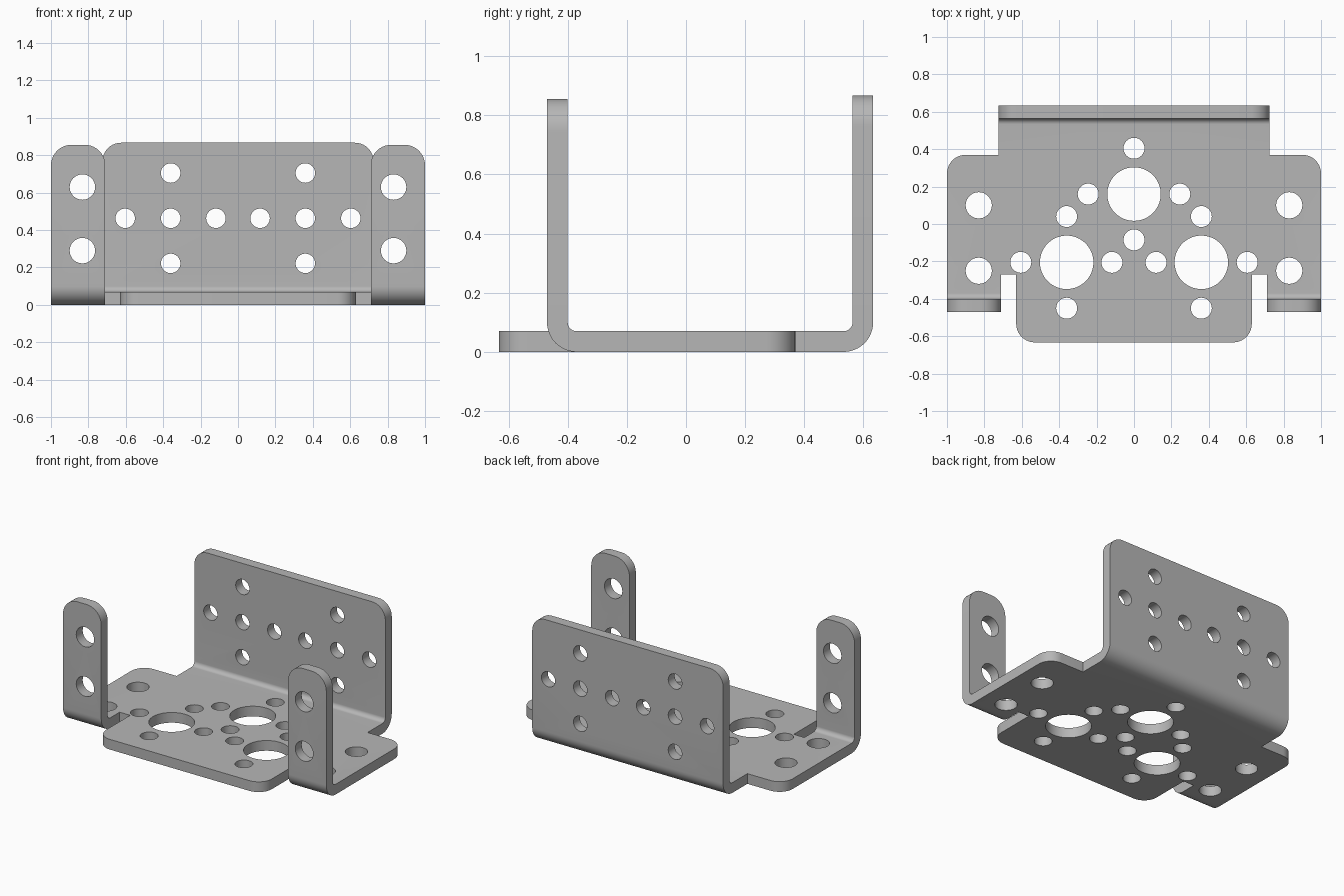
import bpy
import bmesh
from math import sin, cos, pi
from mathutils import Matrix, Vector

cube = bpy.data.objects.get("Cube")
if cube:
    bpy.data.objects.remove(cube, do_unlink=True)

T = 0.07            # sheet thickness
R_IN = 0.03         # inner bend radius
R_OUT = R_IN + T    # outer bend radius
BACK, FRONT = 0.533, -0.37   # bend centres in y
WALL_X = 0.725      # half width of the back wall
TAB_X = 0.71        # inner edge of the front tabs
LIP_X = 0.63        # half width of the front lip

steel = bpy.data.materials.new("steel_grey")
steel.use_nodes = True
grey = (0.47, 0.47, 0.47, 1)
steel.diffuse_color = grey
steel.node_tree.nodes["Principled BSDF"].inputs["Base Color"].default_value = grey

bm = bmesh.new()


def rounded(corners, steps=10):
    """Outline from (x, y, radius) right-angle corners."""
    pts = []
    for i, (x, y, r) in enumerate(corners):
        p = Vector((x, y))
        if r == 0:
            pts.append(p)
            continue
        d1 = (Vector(corners[i - 1][:2]) - p).normalized()
        d2 = (Vector(corners[(i + 1) % len(corners)][:2]) - p).normalized()
        c = p + r * (d1 + d2)
        for k in range(steps + 1):
            a = pi / 2 * k / steps
            pts.append(c - r * (d2 * cos(a) + d1 * sin(a)))
    return pts


def circle(x, y, r, n=40):
    return [Vector((x + r * cos(2 * pi * k / n), y + r * sin(2 * pi * k / n)))
            for k in range(n)]


def both_sides(points):
    """Mirror (x, y) points in x, keeping those on the centre line single."""
    return list(points) + [(-x, y) for x, y in points if x != 0]


def add_plate(outline, holes, thickness, matrix):
    """Fill an outline with holes, thicken it and add it to the bracket."""
    curve = bpy.data.curves.new("plate_outline", 'CURVE')
    curve.dimensions = '2D'
    curve.fill_mode = 'BOTH'
    curve.extrude = thickness / 2
    for loop in [outline] + holes:
        spline = curve.splines.new('POLY')
        spline.points.add(len(loop) - 1)
        for point, co in zip(spline.points, loop):
            point.co = (co[0], co[1], 0, 1)
        spline.use_cyclic_u = True
    obj = bpy.data.objects.new("plate_outline", curve)
    bpy.context.scene.collection.objects.link(obj)
    dg = bpy.context.evaluated_depsgraph_get()
    mesh = bpy.data.meshes.new_from_object(obj.evaluated_get(dg))
    mesh.transform(matrix)
    bm.from_mesh(mesh)
    bpy.data.objects.remove(obj, do_unlink=True)
    bpy.data.curves.remove(curve)
    bpy.data.meshes.remove(mesh)


def add_upright(outline, holes, y):
    add_plate(outline, holes, T,
              Matrix.Translation((0, y, 0)) @ Matrix.Rotation(pi / 2, 4, 'X'))


def add_bend(y, side, x0, x1, steps=12):
    """Quarter-ring bend running along x from x0 to x1."""
    arc = [(side * sin(pi / 2 * k / steps), -cos(pi / 2 * k / steps))
           for k in range(steps + 1)]
    ring = [(y + R_OUT * u, R_OUT + R_OUT * v) for u, v in arc]
    ring += [(y + R_IN * u, R_OUT + R_IN * v) for u, v in reversed(arc)]
    axes = Matrix(((0, 0, 1, 0), (1, 0, 0, 0), (0, 1, 0, 0), (0, 0, 0, 1)))
    add_plate(ring, [], x1 - x0, Matrix.Translation(((x0 + x1) / 2, 0, 0)) @ axes)


# Base plate with side ears and front lip
half = [(WALL_X, BACK, 0), (WALL_X, 0.37, 0), (1, 0.37, 0.1), (1, FRONT, 0),
        (TAB_X, FRONT, 0), (TAB_X, -0.27, 0), (LIP_X, -0.27, 0), (LIP_X, -0.633, 0.1)]
base = rounded(half + [(-x, y, r) for x, y, r in reversed(half)])
large = both_sides([(0, 0.16), (0.36, -0.205)])
small = both_sides([(0, 0.405), (0, -0.085), (0.245, 0.16), (0.36, 0.04),
                    (0.605, -0.205), (0.118, -0.205), (0.36, -0.45)])
ears = both_sides([(0.83, 0.1), (0.83, -0.25)])
base_holes = [circle(x, y, 0.143, 64) for x, y in large]
base_holes += [circle(x, y, 0.056) for x, y in small]
base_holes += [circle(x, y, 0.07) for x, y in ears]
add_plate(base, base_holes, T, Matrix.Translation((0, 0, T / 2)))

# Back wall and its bend
wall = rounded([(-WALL_X, R_OUT, 0), (WALL_X, R_OUT, 0),
                (WALL_X, 0.867, 0.1), (-WALL_X, 0.867, 0.1)])
wall_holes = both_sides([(0.36, 0.705), (0.36, 0.222), (0.36, 0.463),
                         (0.603, 0.463), (0.118, 0.463)])
add_upright(wall, [circle(x, z, 0.052) for x, z in wall_holes], BACK + R_IN + T / 2)
add_bend(BACK, 1, -WALL_X, WALL_X)

# Front tabs and their bends
for s in (-1, 1):
    tab = rounded([(s * TAB_X, R_OUT, 0), (s, R_OUT, 0),
                   (s, 0.856, 0.11), (s * TAB_X, 0.856, 0.11)])
    tab_holes = [circle(s * 0.832, z, 0.068) for z in (0.63, 0.29)]
    add_upright(tab, tab_holes, FRONT - R_IN - T / 2)
    add_bend(FRONT, -1, min(s, s * TAB_X), max(s, s * TAB_X))

# Weld the sheet into one body and drop the hidden inner joints
bmesh.ops.remove_doubles(bm, verts=bm.verts, dist=0.0002)
inner = [f for f in bm.faces if all(len(e.link_faces) > 2 for e in f.edges)]
bmesh.ops.delete(bm, geom=inner, context='FACES_ONLY')
bmesh.ops.recalc_face_normals(bm, faces=bm.faces)
for f in bm.faces:
    f.material_index = 0

mesh = bpy.data.meshes.new("sheet_metal_bracket")
bm.to_mesh(mesh)
bm.free()
mesh.materials.clear()
mesh.materials.append(steel)
bracket = bpy.data.objects.new("sheet_metal_bracket", mesh)
bpy.context.scene.collection.objects.link(bracket)
for o in bpy.context.selected_objects:
    o.select_set(False)
bracket.select_set(True)
bpy.context.view_layer.objects.active = bracket
bpy.ops.object.shade_smooth_by_angle()
